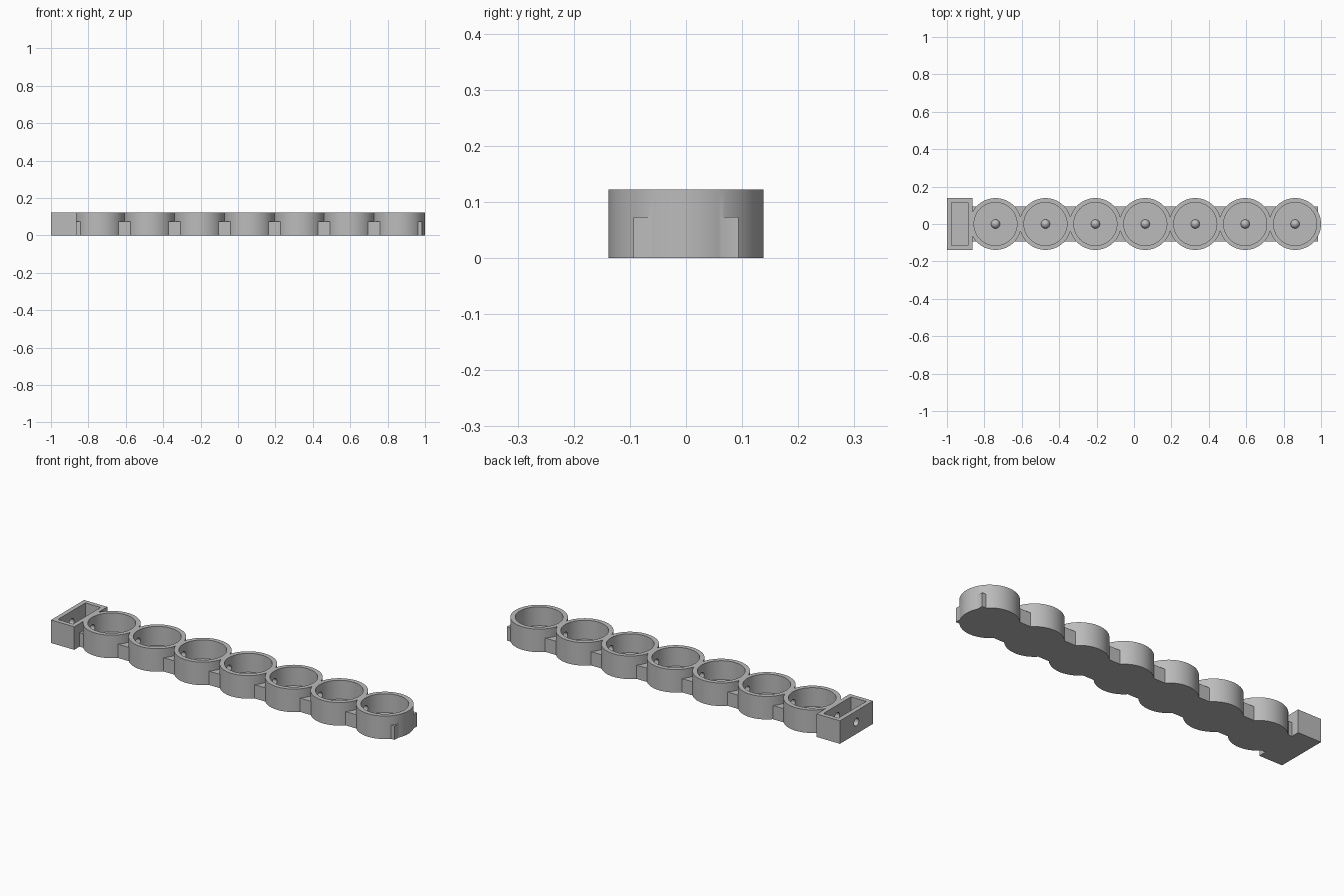
import bpy
import bmesh
import math
from mathutils import Matrix, Vector

if "Cube" in bpy.data.objects:
    bpy.data.objects.remove(bpy.data.objects["Cube"], do_unlink=True)

HEIGHT = 0.122
FLOOR = 0.022
OUTER, INNER = 0.1385, 0.115
LAST = 1 - OUTER
STEP = 0.267
CENTRES = [LAST - STEP * i for i in range(7)]

grey = bpy.data.materials.new("plain grey")
grey.use_nodes = True
grey.diffuse_color = (0.5, 0.5, 0.5, 1)
grey.node_tree.nodes["Principled BSDF"].inputs["Base Color"].default_value = grey.diffuse_color


def finish(name, bm):
    mesh = bpy.data.meshes.new(name)
    bm.to_mesh(mesh)
    bm.free()
    mesh.materials.append(grey)
    obj = bpy.data.objects.new(name, mesh)
    bpy.context.collection.objects.link(obj)
    return obj


def block(name, x0, x1, half_y, z0, z1):
    bm = bmesh.new()
    centre = Vector(((x0 + x1) / 2, 0, (z0 + z1) / 2))
    size = Matrix.Diagonal((x1 - x0, 2 * half_y, z1 - z0, 1))
    bmesh.ops.create_cube(bm, size=1, matrix=Matrix.Translation(centre) @ size)
    return finish(name, bm)


def cylinder(name, radius, depth, centre, segments=72, axis_x=False):
    bm = bmesh.new()
    turn = Matrix.Rotation(math.pi / 2, 4, 'Y') if axis_x else Matrix.Identity(4)
    bmesh.ops.create_cone(bm, cap_ends=True, segments=segments, radius1=radius, radius2=radius,
                          depth=depth, matrix=Matrix.Translation(centre) @ turn)
    return finish(name, bm)


def boolean(target, tool, operation):
    mod = target.modifiers.new(operation.title(), 'BOOLEAN')
    mod.object = tool
    mod.operation = operation
    mod.solver = 'EXACT'
    bpy.context.view_layer.objects.active = target
    bpy.ops.object.modifier_apply(modifier=mod.name)
    bpy.data.objects.remove(tool, do_unlink=True)


def smooth(obj):
    bpy.ops.object.select_all(action='DESELECT')
    obj.select_set(True)
    bpy.context.view_layer.objects.active = obj
    bpy.ops.object.shade_smooth_by_angle(angle=math.radians(30))


# Solid body: connecting bar, end box and the row of cups
body = block("cup_row", -0.9, 0.985, 0.094, 0, 0.073)
boolean(body, block("end_box", -1, -0.864, OUTER, 0, HEIGHT), 'UNION')
for x in CENTRES:
    boolean(body, cylinder("cup", OUTER, HEIGHT, (x, 0, HEIGHT / 2)), 'UNION')

# Hollow out the box and the cups
boolean(body, block("box_hollow", -0.976, -0.887, INNER, FLOOR, 0.2), 'DIFFERENCE')
for x in CENTRES:
    boolean(body, cylinder("cup_hollow", INNER, 0.2, (x, 0, FLOOR + 0.1)), 'DIFFERENCE')

# Lengthwise hole through every wall except the far end
hole_end = LAST
boolean(body, cylinder("wire_hole", 0.02, hole_end + 1.1, ((hole_end - 1.1) / 2, 0, 0.062),
                       segments=32, axis_x=True), 'DIFFERENCE')
smooth(body)

# Small dome in the middle of each cup floor
for i, x in enumerate(reversed(CENTRES)):
    bm = bmesh.new()
    bmesh.ops.create_uvsphere(bm, u_segments=24, v_segments=12, radius=0.024)
    bmesh.ops.bisect_plane(bm, geom=bm.verts[:] + bm.edges[:] + bm.faces[:],
                           plane_co=(0, 0, -0.002), plane_no=(0, 0, -1), clear_outer=True)
    dome = finish(f"cup_dome_{i + 1}", bm)
    dome.location = (x, 0, FLOOR)
    smooth(dome)
